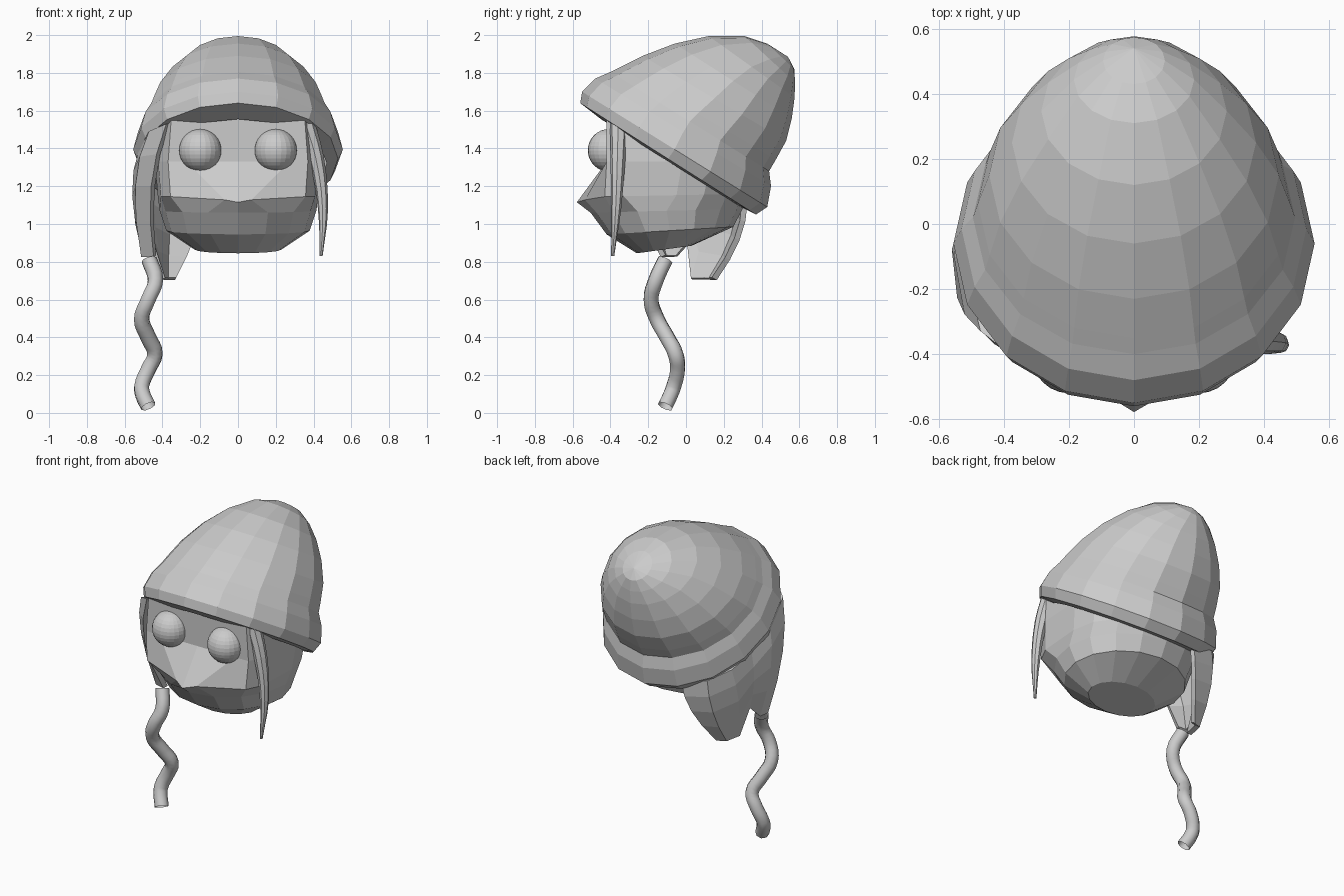
import bpy, bmesh, math
from mathutils import Vector

cube = bpy.data.objects.get("Cube")
if cube:
    bpy.data.objects.remove(cube)

grey = bpy.data.materials.new("plain_grey")
grey.use_nodes = True
colour = (0.6, 0.6, 0.6, 1)
grey.diffuse_color = colour
grey.node_tree.nodes["Principled BSDF"].inputs["Base Color"].default_value = colour


def make_object(name, bm):
    mesh = bpy.data.meshes.new(name)
    bm.to_mesh(mesh)
    bm.free()
    mesh.materials.append(grey)
    obj = bpy.data.objects.new(name, mesh)
    bpy.context.collection.objects.link(obj)
    return obj


def skin(bm, rows, closed):
    """Bridge neighbouring rows of vertices with quads."""
    for a, b in zip(rows, rows[1:]):
        n = len(a)
        for i in range(n if closed else n - 1):
            j = (i + 1) % n
            bm.faces.new((a[i], a[j], b[j], b[i]))


def tilted_ring(bm, front, back, width, segments=16, box=False):
    """Ring spanning front and back (y, z) points; box flattens its front."""
    f, b = Vector((0, *front)), Vector((0, *back))
    centre, half = (f + b) / 2, (b - f) / 2
    ring = []
    for i in range(segments):
        a = math.tau * i / segments
        c, s = math.cos(a), math.sin(a)
        if box and s < 0.01:
            c = math.copysign(abs(c) ** 0.5, c)
            s = max(-1, -1.19 * abs(s) ** 0.5)
        ring.append(bm.verts.new(centre + half * s + Vector((width * c, 0, 0))))
    return ring


# Hat: rolled brim, then a dome whose tip leans to the back
bm = bmesh.new()
hat_rings = [
    ((-0.45, 1.555), (0.29, 1.09), 0.47),
    ((-0.56, 1.64), (0.37, 1.05), 0.53),
    ((-0.55, 1.70), (0.43, 1.09), 0.555),
    ((-0.48, 1.77), (0.45, 1.20), 0.53),
    ((-0.40, 1.805), (0.44, 1.28), 0.495),
    ((-0.35, 1.83), (0.475, 1.34), 0.48),
    ((-0.23, 1.89), (0.53, 1.44), 0.445),
    ((-0.06, 1.955), (0.56, 1.56), 0.375),
    ((0.12, 1.995), (0.575, 1.67), 0.285),
    ((0.31, 1.995), (0.577, 1.75), 0.185),
    ((0.43, 1.955), (0.574, 1.82), 0.095),
]
rows = [tilted_ring(bm, *r) for r in hat_rings]
skin(bm, rows, True)
tip = bm.verts.new((0, 0.54, 1.885))
for i, v in enumerate(rows[-1]):
    bm.faces.new((v, rows[-1][(i + 1) % 16], tip))
make_object("hat", bm)

# Head: flat face above the mouth line, rounded jaw below
bm = bmesh.new()
head_rings = [
    ((-0.26, 0.845), (0.03, 0.885), 0.23, False),
    ((-0.42, 0.945), (0.25, 0.985), 0.38, False),
    ((-0.505, 1.06), (0.30, 1.08), 0.415, False),
    ((-0.43, 1.145), (0.33, 1.16), 0.425, True),
    ((-0.42, 1.33), (0.38, 1.33), 0.44, True),
    ((-0.42, 1.56), (0.34, 1.50), 0.42, True),
    ((-0.28, 1.68), (0.25, 1.60), 0.28, False),
]
rows = [tilted_ring(bm, f, b, w, box=x) for f, b, w, x in head_rings]
# Small pointed nose on the mouth line
rows[3][12].co = (0, -0.578, 1.115)
for index, side in ((11, -1), (13, 1)):
    rows[3][index].co = (side * 0.07, -0.535, 1.128)
skin(bm, rows, True)
bm.faces.new(rows[0][::-1])
bm.faces.new(rows[-1])
make_object("head", bm)

# Eyes
for name, side in (("left_eye", 1), ("right_eye", -1)):
    bm = bmesh.new()
    bmesh.ops.create_uvsphere(bm, u_segments=24, v_segments=16, radius=0.113)
    bmesh.ops.translate(bm, verts=bm.verts, vec=(side * 0.2, -0.407, 1.39))
    make_object(name, bm)

# Hair sheet on the right side, ending in two locks
bm = bmesh.new()
columns = [
    ((-0.37, -0.39, 1.53), (-0.45, -0.30, 1.20), (-0.44, -0.12, 0.83)),
    ((-0.46, -0.32, 1.49), (-0.53, -0.22, 1.20), (-0.50, -0.11, 0.83)),
    ((-0.51, -0.12, 1.39), (-0.545, -0.08, 1.15), (-0.49, -0.05, 0.83)),
    ((-0.50, 0.05, 1.28), (-0.51, 0.04, 1.10), (-0.46, 0.01, 0.90)),
    ((-0.45, 0.18, 1.21), (-0.45, 0.11, 0.98), (-0.40, 0.03, 0.71)),
    ((-0.35, 0.28, 1.15), (-0.37, 0.25, 0.94), (-0.38, 0.13, 0.71)),
    ((-0.19, 0.31, 1.11), (-0.235, 0.27, 0.92), (-0.33, 0.15, 0.71)),
]
rows = []
for column in columns:
    top, mid, low = map(Vector, column)
    bend = mid * 2 - (top + low) / 2
    rows.append([bm.verts.new(top * (1 - t) ** 2 + bend * 2 * t * (1 - t) + low * t * t)
                 for t in (0, 0.25, 0.5, 0.75, 1)])
skin(bm, rows, False)
bmesh.ops.recalc_face_normals(bm, faces=bm.faces)
hair = make_object("side_hair", bm)
thickness = hair.modifiers.new("thickness", "SOLIDIFY")
thickness.thickness = 0.03
thickness.offset = 0


def strand(name, points, caps, smooth, steps):
    """Round strand along points (x, y, z, radius)."""
    data = bpy.data.curves.new(name, "CURVE")
    data.dimensions = "3D"
    data.bevel_depth = 1
    data.bevel_resolution = 2
    data.resolution_u = steps
    data.use_fill_caps = caps
    spline = data.splines.new("BEZIER")
    spline.bezier_points.add(len(points) - 1)
    spline.use_smooth = smooth
    for bp, (x, y, z, r) in zip(spline.bezier_points, points):
        bp.co = (x, y, z)
        bp.radius = r
        bp.handle_left_type = bp.handle_right_type = "AUTO"
    data.materials.append(grey)
    obj = bpy.data.objects.new(name, data)
    bpy.context.collection.objects.link(obj)
    bpy.ops.object.select_all(action="DESELECT")
    obj.select_set(True)
    bpy.context.view_layer.objects.active = obj
    bpy.ops.object.convert(target="MESH")


# Thin lock hanging on the left
strand("left_lock", [(0.355, -0.355, 1.55, 0.047), (0.415, -0.36, 1.35, 0.04),
                     (0.45, -0.37, 1.08, 0.027), (0.44, -0.388, 0.83, 0.008)],
       True, False, 3)

# Wavy cord hanging on the right
strand("wavy_cord", [(-0.47, -0.11, 0.81, 0.042), (-0.437, -0.16, 0.70, 0.042),
                     (-0.475, -0.185, 0.60, 0.042), (-0.51, -0.155, 0.50, 0.042),
                     (-0.475, -0.10, 0.40, 0.042), (-0.44, -0.055, 0.31, 0.042),
                     (-0.475, -0.045, 0.23, 0.042), (-0.51, -0.065, 0.14, 0.042),
                     (-0.505, -0.08, 0.10, 0.042), (-0.475, -0.11, 0.035, 0.042)],
       False, True, 4)
